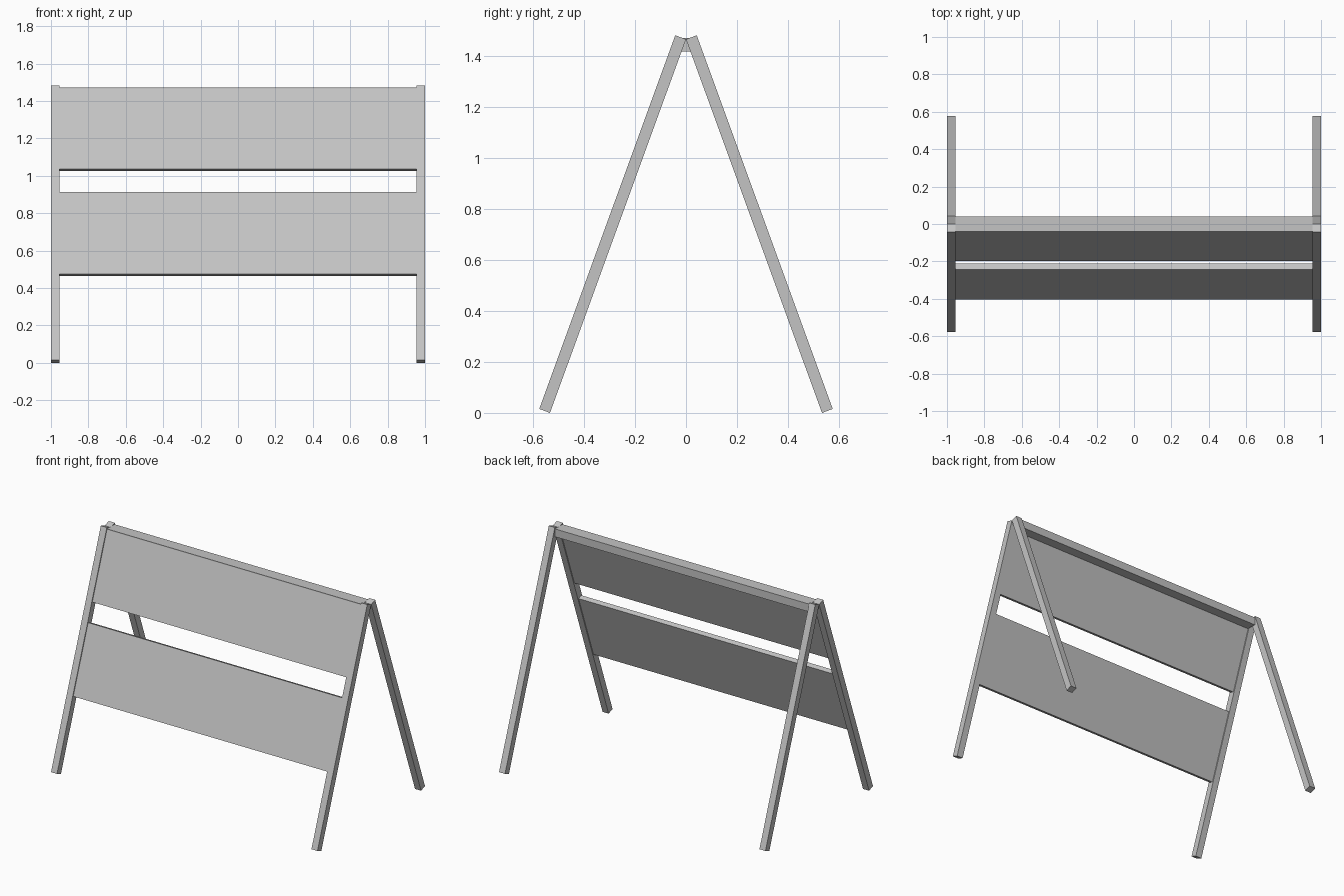
import bpy
import math
from mathutils import Matrix, Vector

cube = bpy.data.objects.get("Cube")
if cube:
    bpy.data.objects.remove(cube, do_unlink=True)

grey = bpy.data.materials.new("light_grey")
grey.use_nodes = True
colour = (0.55, 0.55, 0.55, 1)
grey.diffuse_color = colour
grey.node_tree.nodes["Principled BSDF"].inputs["Base Color"].default_value = colour

TILT = math.radians(20)
LENGTH, THICK = 1.562, 0.045      # leg length and square section
INNER = 1 - THICK                 # half width between the legs
CENTRE_Y = (LENGTH * math.sin(TILT) + THICK * math.cos(TILT)) / 2
CENTRE_Z = (LENGTH * math.cos(TILT) + THICK * math.sin(TILT)) / 2


def box(name, size, location, tilt=0):
    """Flat-faced box, leaned about the x axis."""
    bpy.ops.mesh.primitive_cube_add(size=1, location=location, rotation=(tilt, 0, 0))
    obj = bpy.context.object
    obj.name = name
    obj.data.transform(Matrix.Diagonal((*size, 1)))
    obj.data.materials.append(grey)
    return obj


# Four leaning legs, meeting in pairs at the ridge
for row, sy in (("front", -1), ("back", 1)):
    for side, sx in (("left", 1), ("right", -1)):
        box(f"{row}_{side}_leg", (THICK, THICK, LENGTH),
            (sx * (1 - THICK / 2), sy * CENTRE_Y, CENTRE_Z), sy * TILT)

# Two boards set between the front legs, placed by distance along the legs
along = Vector((0, math.sin(TILT), math.cos(TILT)))
for name, low, high in (("lower_board", -0.29, 0.178), ("upper_board", 0.308, 0.771)):
    centre = Vector((0, -CENTRE_Y, CENTRE_Z)) + along * (low + high) / 2
    box(name, (2 * INNER, 0.032, high - low), centre, -TILT)

# Ridge rail joining the two end frames
bottom, top = 1.42, 1.473
box("top_rail", (2 * INNER, 0.082, top - bottom), (0, 0, (bottom + top) / 2))
